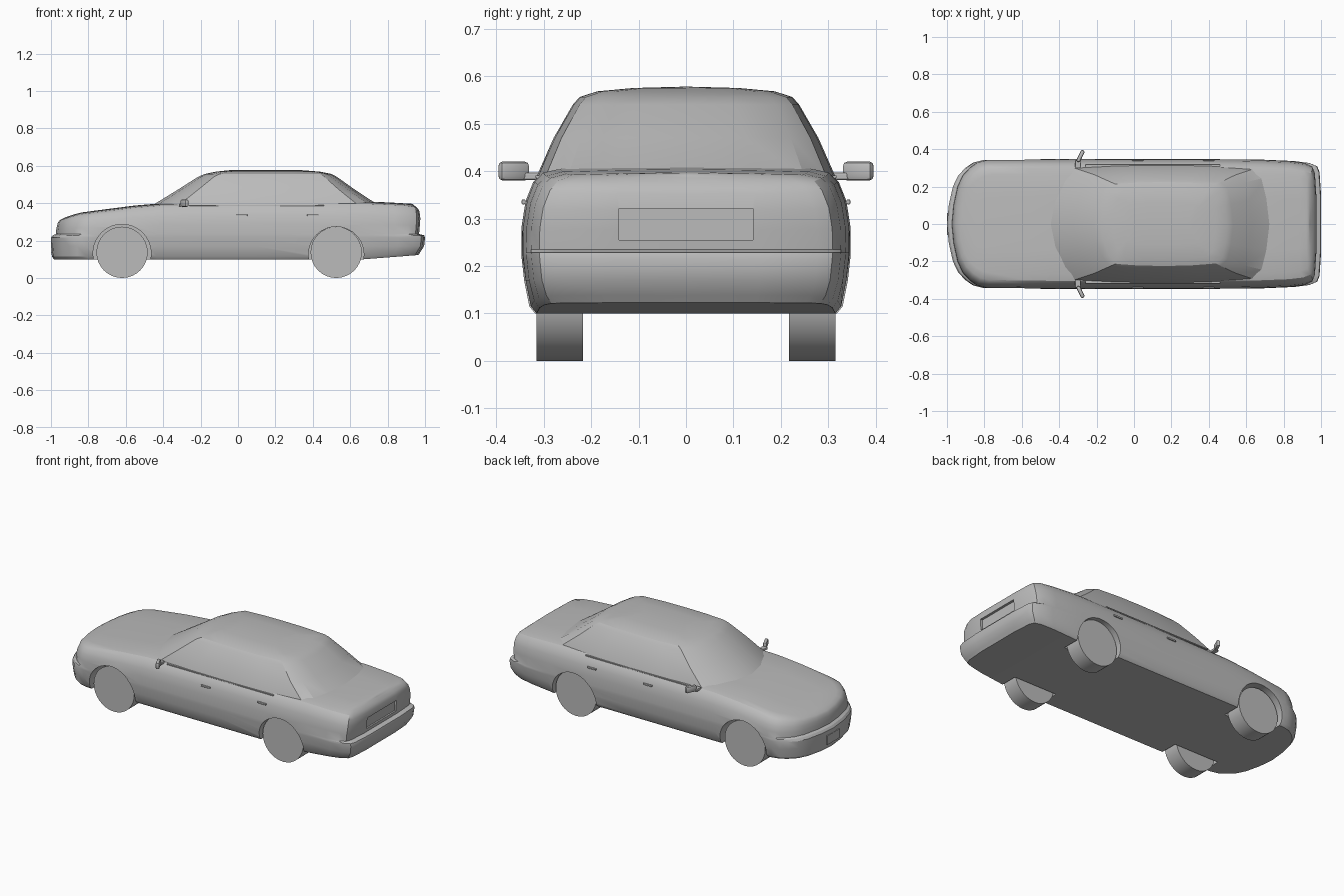
import bpy, bmesh, math
from mathutils import Matrix

old = bpy.data.objects.get("Cube")
if old:
    bpy.data.objects.remove(old, do_unlink=True)

paint = bpy.data.materials.new("plain_grey")
paint.use_nodes = True
GREY = (0.5, 0.5, 0.5, 1)
paint.diffuse_color = GREY
for node in paint.node_tree.nodes:
    if node.type == 'BSDF_PRINCIPLED':
        node.inputs["Base Color"].default_value = GREY


def add_object(name, bm):
    bmesh.ops.recalc_face_normals(bm, faces=bm.faces)
    mesh = bpy.data.meshes.new(name)
    bm.to_mesh(mesh)
    bm.free()
    mesh.materials.append(paint)
    ob = bpy.data.objects.new(name, mesh)
    bpy.context.collection.objects.link(ob)
    return ob


def activate(ob):
    bpy.ops.object.select_all(action='DESELECT')
    ob.select_set(True)
    bpy.context.view_layer.objects.active = ob


def smooth(ob, angle):
    activate(ob)
    bpy.ops.object.shade_smooth_by_angle(angle=math.radians(angle))


def loft(name, outline, levels, height):
    """Stack mirrored plan outlines; each level is (level, front x, rear x, half width)."""
    bm = bmesh.new()
    rings = []
    for level, front, rear, width in levels:
        half = [(front + (u + 1) / 2 * (rear - front), v * width) for u, v in outline]
        loop = half + [(x, -y) for x, y in half[-2:0:-1]]
        rings.append([bm.verts.new((x, y, height(level, x))) for x, y in loop])
    for a, b in zip(rings, rings[1:]):
        for i in range(len(a)):
            j = (i + 1) % len(a)
            bm.faces.new((a[i], a[j], b[j], b[i]))
    bmesh.ops.remove_doubles(bm, verts=bm.verts, dist=0.0001)
    return add_object(name, bm)


def box(name, centre, size, bevel=0, turn=0):
    bm = bmesh.new()
    bmesh.ops.create_cube(bm, size=1)
    bmesh.ops.scale(bm, vec=size, verts=bm.verts)
    if bevel:
        bmesh.ops.bevel(bm, geom=bm.edges[:], offset=bevel, segments=2, profile=0.5, affect='EDGES')
    bmesh.ops.transform(bm, matrix=Matrix.Translation(centre) @ Matrix.Rotation(turn, 4, 'Z'),
                        verts=bm.verts)
    return add_object(name, bm)


def cylinder(name, x, y, z, radius, depth, sides):
    bm = bmesh.new()
    bmesh.ops.create_cone(bm, cap_ends=True, segments=sides, radius1=radius, radius2=radius, depth=depth)
    bmesh.ops.transform(bm, matrix=Matrix.Translation((x, y, z)) @ Matrix.Rotation(math.pi / 2, 4, 'X'),
                        verts=bm.verts)
    return add_object(name, bm)


def cut(ob, cutter):
    mod = ob.modifiers.new("cut", 'BOOLEAN')
    mod.operation = 'DIFFERENCE'
    mod.solver = 'EXACT'
    mod.object = cutter
    activate(ob)
    bpy.ops.object.modifier_apply(modifier=mod.name)
    bpy.data.objects.remove(cutter, do_unlink=True)


# Height of bonnet, belt line and boot lid along the car
DECK = [(-1, .3), (-.955, .312), (-.85, .345), (-.6, .378), (-.43, .395),
        (0, .402), (.7, .405), (.93, .392), (.97, .375), (1, .36)]
SHOULDER = .235


def body_height(level, x):
    if level < 1:
        # The lower edge kicks up behind the rear wheels
        kick = max(0, x - .68) * .08 if level < .15 else 0
        return level + kick
    for (x0, z0), (x1, z1) in zip(DECK, DECK[1:]):
        if x <= x1:
            deck = z0 + (z1 - z0) * (x - x0) / (x1 - x0)
            break
    return SHOULDER + (deck - SHOULDER) * (level - 1)


# Lower body with bumpers; levels above 1 follow the deck height
body_outline = [(-1, 0), (-.99, .3), (-.968, .58), (-.94, .75), (-.9, .87), (-.86, .95), (-.81, .985),
                (-.6, .995), (-.43, 1), (-.2, 1), (.1, 1), (.45, 1), (.7, .99), (.86, .97),
                (.94, .94), (.98, .89), (.992, .8), (1, .45), (1, 0)]
body_levels = [(.1, -.98, .96, 0), (.1, -.985, .965, .318), (.115, -.995, .975, .33),
               (.17, -1, .995, .341), (.215, -1, 1, .346), (.228, -.99, .996, .347),
               (.235, -.974, .968, .347), (1.3, -.972, .972, .346), (1.6, -.968, .975, .338),
               (1.84, -.962, .971, .322), (1.95, -.953, .963, .304), (2, -.935, .945, .268),
               (2.02, -.928, .94, .14), (2.03, -.925, .938, 0)]
body = loft("body", body_outline, body_levels, body_height)

# Wheel arches and number plate recess
AXLES = {"front": (-.62, .155, .132), "rear": (.525, .148, .126)}
for x, radius, z in AXLES.values():
    for side in (-1, 1):
        cut(body, cylinder("arch_cutter", x, side * .36, z, radius, .3, 40))
cut(body, box("recess_cutter", (1.0, 0, .288), (.08, .282, .066)))
smooth(body, 28)

# Cabin with raked screens and domed roof
cabin_outline = [(-1, 0), (-.96, .4), (-.87, .75), (-.77, .96), (-.4, 1), (0, 1.01), (.4, 1),
                 (.82, .95), (.92, .8), (.97, .45), (1, 0)]
cabin_levels = [(.37, -.485, .79, .316), (.39, -.455, .75, .311), (.47, -.325, .628, .276),
                (.54, -.215, .53, .236), (.556, -.178, .5, .222), (.568, -.12, .44, .185),
                (.575, -.06, .36, .11), (.578, -.02, .31, 0)]
cabin = loft("cabin", cabin_outline, cabin_levels, lambda z, x: z)
smooth(cabin, 22)

# Wheels
for place, (x, radius, z) in AXLES.items():
    for side, word in ((-1, "right"), (1, "left")):
        wheel = cylinder(place + "_wheel_" + word, x, side * .266, .137, .137, .098, 32)
        smooth(wheel, 30)

# Mirrors, belt trims and door handles on both sides
for side, word in ((-1, "right"), (1, "left")):
    mirror = box("mirror_" + word, (-.286, side * .363, .4), (.022, .068, .04), .009, -side * .45)
    smooth(mirror, 40)
    box("mirror_arm_" + word, (-.3, side * .322, .389), (.03, .04, .016), .004)
    box("belt_trim_" + word, (.1, side * .311, .388), (.72, .012, .006))
    for x in (.02, .4):
        box("door_handle_" + word, (x, side * .342, .335), (.06, .008, .01), .002)

# Front number plate
box("front_plate", (-.997, 0, .16), (.008, .12, .055))
